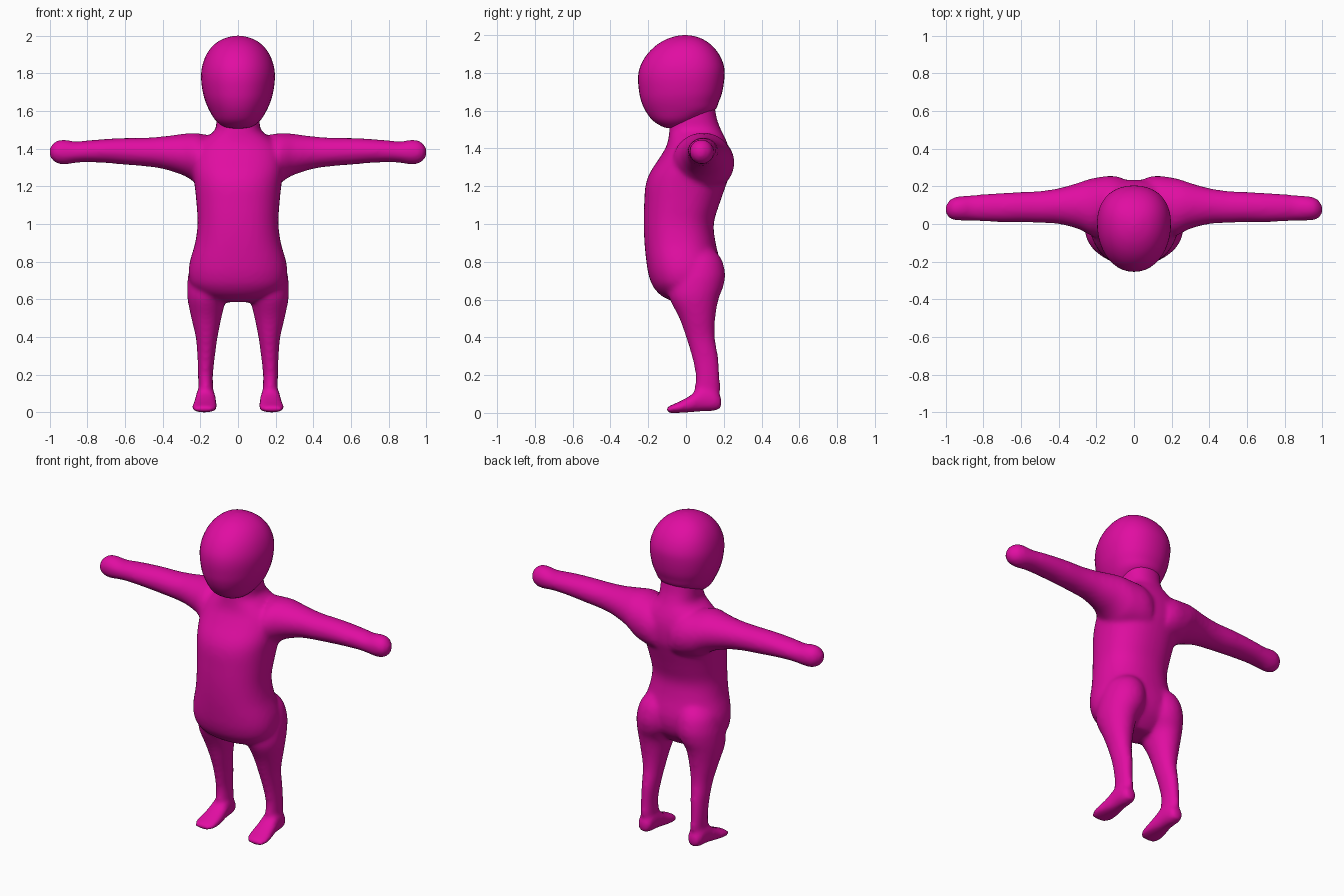
import bpy, bmesh, math
from mathutils import Vector

magenta = bpy.data.materials.new("magenta")
magenta.diffuse_color = (0.75, 0.004, 0.36, 1)


def spline(rows, steps=4):
    """Catmull-Rom interpolation of rows of numbers."""
    out = []
    for i in range(len(rows) - 1):
        a, b, c, d = (rows[max(0, min(len(rows) - 1, i + k))] for k in (-1, 0, 1, 2))
        for s in range(steps):
            t = s / steps
            out.append([q + 0.5 * t * (r - p + t * (2 * p - 5 * q + 4 * r - w + t * (3 * (q - r) + w - p)))
                        for p, q, r, w in zip(a, b, c, d)])
    return out + [list(rows[-1])]


def loft(bm, rows, axis, side=1, power=1.0, taper=0.0, n=40):
    """Skin rings given as (station, u_min, u_max, v_min, v_max) along an axis."""
    rings = []
    for s, u0, u1, v0, v1 in spline(rows):
        ring = []
        for k in range(n):
            a = 2 * math.pi * k / n
            c, d = math.cos(a), math.sin(a)
            c = math.copysign(abs(c) ** power, c) * (1 + taper * d)
            d = math.copysign(abs(d) ** power, d)
            u = (u0 + u1) / 2 + (u1 - u0) / 2 * c
            v = (v0 + v1) / 2 + (v1 - v0) / 2 * d
            p = {"x": (s, u, v), "y": (u, s, v), "z": (u, v, s)}[axis]
            ring.append(bm.verts.new(Vector((p[0] * side, p[1], p[2]))))
        rings.append(ring)
    for r, q in zip(rings, rings[1:]):
        for k in range(n):
            bm.faces.new((r[k], r[(k + 1) % n], q[(k + 1) % n], q[k]))
    bm.faces.new(rings[0])
    bm.faces.new(rings[-1])


def finish(bm, name):
    bmesh.ops.recalc_face_normals(bm, faces=bm.faces)
    for f in bm.faces:
        f.smooth = True
    me = bpy.data.meshes.new(name)
    bm.to_mesh(me)
    bm.free()
    me.materials.append(magenta)
    ob = bpy.data.objects.new(name, me)
    bpy.context.collection.objects.link(ob)
    return ob


body = bmesh.new()

# Torso and neck: z, half width, back and front
torso = [(0.585, 0.09, -0.06, 0.08), (0.62, 0.19, -0.13, 0.12), (0.67, 0.245, -0.175, 0.16),
         (0.73, 0.262, -0.198, 0.18), (0.8, 0.256, -0.21, 0.18), (0.9, 0.228, -0.22, 0.157),
         (1.0, 0.215, -0.224, 0.147), (1.1, 0.22, -0.222, 0.175), (1.2, 0.23, -0.215, 0.21),
         (1.27, 0.24, -0.192, 0.232), (1.35, 0.245, -0.14, 0.235), (1.41, 0.23, -0.105, 0.225),
         (1.46, 0.17, -0.092, 0.205), (1.5, 0.122, -0.088, 0.185), (1.56, 0.115, -0.08, 0.163),
         (1.64, 0.115, -0.06, 0.15)]
loft(body, [(z, -w, w, a, b) for z, w, a, b in torso], "z", power=0.88)

# Legs with buttocks: z, inner and outer x, front and back y
leg = [(0.05, 0.14, 0.205, 0.05, 0.17), (0.12, 0.132, 0.21, 0.045, 0.182),
       (0.2, 0.133, 0.213, 0.05, 0.178), (0.3, 0.122, 0.216, 0.03, 0.17),
       (0.4, 0.108, 0.225, 0.0, 0.153), (0.5, 0.088, 0.248, -0.035, 0.155),
       (0.6, 0.062, 0.268, -0.085, 0.172), (0.67, 0.02, 0.27, -0.1, 0.198),
       (0.74, 0.01, 0.262, -0.09, 0.207), (0.82, 0.02, 0.235, -0.06, 0.185),
       (0.88, 0.06, 0.17, 0.0, 0.13)]
# Feet: y, inner and outer x, bottom and top z
foot = [(-0.105, 0.155, 0.215, 0.004, 0.024), (-0.09, 0.125, 0.238, 0.0, 0.036),
        (-0.04, 0.11, 0.245, 0.0, 0.058), (0.02, 0.113, 0.235, 0.003, 0.09),
        (0.08, 0.12, 0.225, 0.008, 0.135), (0.14, 0.125, 0.22, 0.01, 0.13),
        (0.175, 0.135, 0.21, 0.018, 0.1), (0.188, 0.155, 0.19, 0.035, 0.075)]
# Arms: x, front and back y, bottom and top z
arm = [(0.06, 0.1, 0.245, 1.2, 1.42), (0.12, 0.0, 0.256, 1.19, 1.46), (0.2, -0.065, 0.247, 1.2, 1.48),
       (0.25, -0.05, 0.235, 1.235, 1.483), (0.3, -0.025, 0.218, 1.262, 1.478),
       (0.4, 0.0, 0.19, 1.293, 1.465), (0.5, 0.006, 0.175, 1.307, 1.458),
       (0.6, 0.01, 0.17, 1.315, 1.457), (0.7, 0.01, 0.165, 1.324, 1.452),
       (0.8, 0.014, 0.158, 1.328, 1.444), (0.86, 0.017, 0.153, 1.325, 1.438),
       (0.92, 0.018, 0.148, 1.316, 1.448), (0.96, 0.022, 0.14, 1.322, 1.443),
       (0.985, 0.035, 0.12, 1.338, 1.425), (1.002, 0.062, 0.092, 1.365, 1.4)]
for side in (1, -1):
    loft(body, leg, "z", side)
    loft(body, foot, "y", side, power=0.85)
    loft(body, arm, "x", side)

# Fuse the limbs into one soft skin
body_ob = finish(body, "body")
fuse = body_ob.modifiers.new("fuse", "REMESH")
fuse.mode = "VOXEL"
fuse.voxel_size = 0.012
fuse.use_smooth_shade = True
soft = body_ob.modifiers.new("soften", "SMOOTH")
soft.factor = 0.5
soft.iterations = 10

# Egg-shaped head, narrower at the face: z, half width, front and back y
head = bmesh.new()
skull = [(1.508, 0.03, -0.1, -0.03), (1.518, 0.075, -0.13, 0.0), (1.55, 0.118, -0.178, 0.07),
         (1.6, 0.15, -0.215, 0.15), (1.65, 0.172, -0.237, 0.175), (1.7, 0.186, -0.248, 0.192),
         (1.77, 0.195, -0.254, 0.203), (1.83, 0.191, -0.244, 0.202), (1.89, 0.172, -0.212, 0.18),
         (1.94, 0.139, -0.165, 0.142), (1.975, 0.095, -0.11, 0.095), (1.994, 0.045, -0.055, 0.045),
         (2.0, 0.006, -0.01, 0.0)]
loft(head, [(z, -w, w, a, b) for z, w, a, b in skull], "z", power=0.93, taper=0.1)
finish(head, "head")
